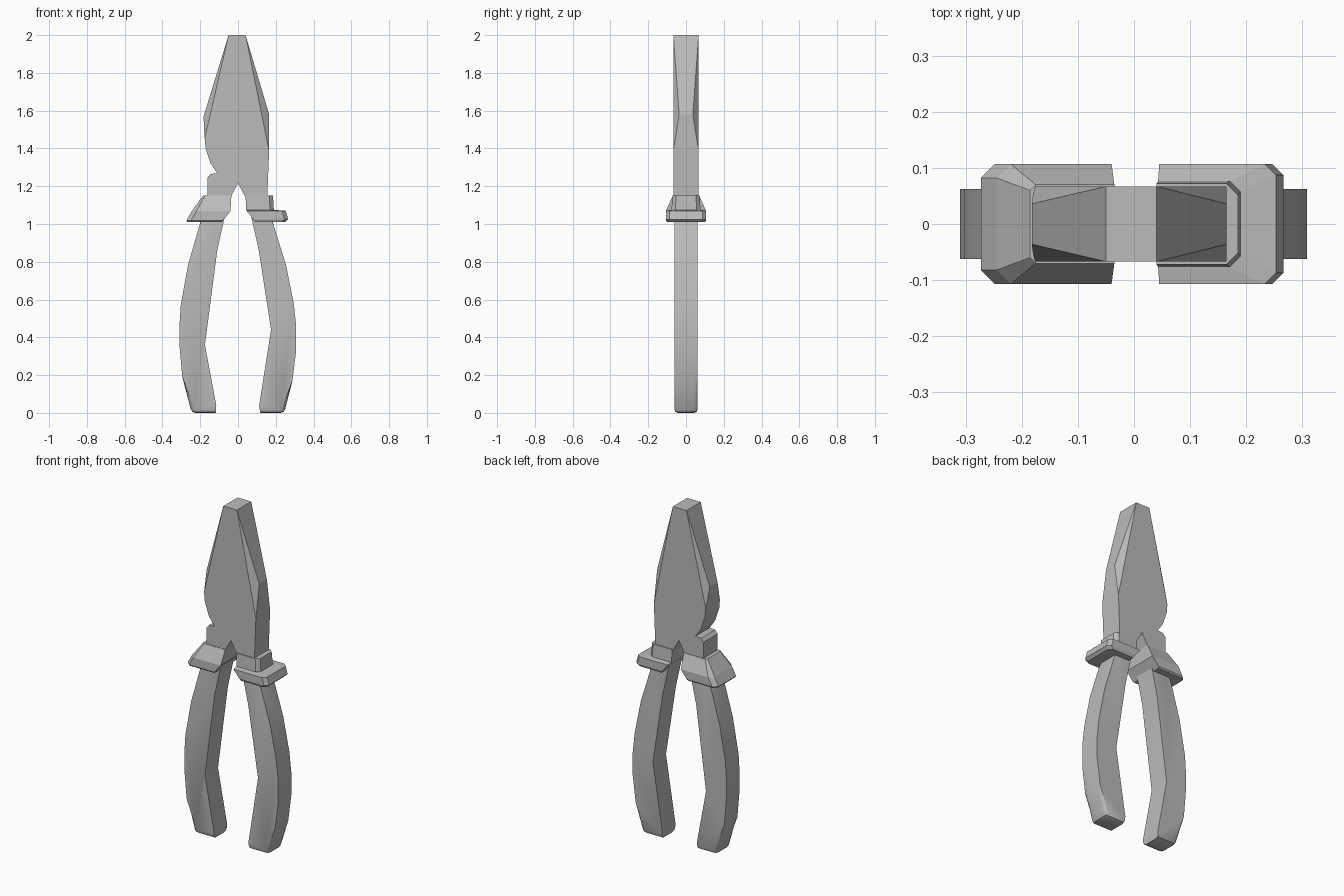
import bpy, bmesh
from mathutils import Vector

cube = bpy.data.objects.get("Cube")
if cube:
    bpy.data.objects.remove(cube, do_unlink=True)

steel = bpy.data.materials.new("plain grey")
steel.use_nodes = True
steel.diffuse_color = (0.5, 0.5, 0.5, 1)
steel.node_tree.nodes["Principled BSDF"].inputs["Base Color"].default_value = (0.5, 0.5, 0.5, 1)


def finish(bm, name, smooth=False):
    bmesh.ops.recalc_face_normals(bm, faces=bm.faces)
    mesh = bpy.data.meshes.new(name)
    bm.to_mesh(mesh)
    bm.free()
    mesh.materials.append(steel)
    ob = bpy.data.objects.new(name, mesh)
    bpy.context.collection.objects.link(ob)
    if smooth:
        bpy.ops.object.select_all(action='DESELECT')
        ob.select_set(True)
        bpy.context.view_layer.objects.active = ob
        bpy.ops.object.shade_smooth_by_angle(angle=0.5)


def slab(points, half):
    """Extrude an x/z outline to a slab, and return its front and back rims."""
    bm = bmesh.new()
    rims = [[bm.verts.new((x, y, z)) for x, z in points] for y in (-half, half)]
    front, back = rims
    bm.faces.new(front)
    bm.faces.new(back[::-1])
    n = len(points)
    for i in range(n):
        j = (i + 1) % n
        bm.faces.new((front[i], back[i], back[j], front[j]))
    return bm, rims


# Jaw head with a notch below and a shoulder on its right
T = 0.067
outline = [(-0.05, 2), (0.04, 2), (0.165, 1.58), (0.165, 1.4), (0.155, 1.14),
           (0.04, 1.14), (0, 1.215), (-0.04, 1.14), (-0.162, 1.14), (-0.162, 1.245),
           (-0.145, 1.265), (-0.11, 1.268), (-0.145, 1.32), (-0.172, 1.4),
           (-0.18, 1.5), (-0.182, 1.57)]
bm, _ = slab(outline, T)
# Slanted facets along the jaw edges
for s in (-1, 1):
    for tip, mid, low in (((0.04, 2), (0.165, 1.58), (0.162, 1.4)),
                          ((-0.05, 2), (-0.182, 1.57), (-0.163, 1.51))):
        a = Vector((tip[0], s * T, tip[1]))
        b = Vector((mid[0], s * 0.036, mid[1]))
        c = Vector((low[0], s * T, low[1]))
        normal = (b - a).cross(c - a)
        if normal.y * s < 0:
            normal.negate()
        cut = bmesh.ops.bisect_plane(bm, geom=bm.verts[:] + bm.edges[:] + bm.faces[:],
                                     plane_co=a, plane_no=normal, dist=1e-5,
                                     clear_outer=True)
        rim = [e for e in bm.edges if e.is_boundary]
        if rim:
            bmesh.ops.holes_fill(bm, edges=rim, sides=0)
finish(bm, "jaw_head")


# Bent handles, rounded along the outside and the end
def handle(name, side, outer, inner):
    points = [(side * x, z) for x, z in outer + inner]
    bm, rims = slab(points, 0.062)
    count = len(outer) + 1
    edges = []
    for rim in rims:
        edges += [bm.edges.get((rim[i], rim[i + 1])) for i in range(count - 1)]
    edges.append(bm.edges.get((rims[0][count - 2], rims[1][count - 2])))
    bmesh.ops.bevel(bm, geom=edges, offset=0.02, segments=2, profile=0.5,
                    affect='EDGES', clamp_overlap=True)
    finish(bm, name, True)


handle("left_handle", 1,
       [(0.175, 1.04), (0.19, 0.99), (0.255, 0.78), (0.295, 0.58), (0.308, 0.46),
        (0.308, 0.33), (0.288, 0.17), (0.245, 0.0)],
       [(0.118, 0.0), (0.112, 0.04), (0.175, 0.44), (0.11, 0.86), (0.07, 1.04)])
handle("right_handle", -1,
       [(0.19, 1.04), (0.205, 0.99), (0.265, 0.78), (0.303, 0.57), (0.31, 0.46),
        (0.31, 0.36), (0.295, 0.19), (0.245, 0.0)],
       [(0.118, 0.0), (0.115, 0.04), (0.175, 0.36), (0.11, 0.86), (0.07, 1.04)])


# Hand guards lofted from rings with clipped outer corners
def guard(name, side, rings):
    bm = bmesh.new()
    loops = []
    for near, far, half, z, clip in rings:
        shape = [(near, -half), (far - clip, -half), (far, clip - half),
                 (far, half - clip), (far - clip, half), (near, half)]
        loops.append([bm.verts.new((side * x, y, z)) for x, y in shape])
    for low, high in zip(loops, loops[1:]):
        for i in range(6):
            j = (i + 1) % 6
            bm.faces.new((low[i], low[j], high[j], high[i]))
    bm.faces.new(loops[0])
    bm.faces.new(loops[-1])
    finish(bm, name)


guard("left_guard", 1,
      [(0.09, 0.25, 0.1, 1.01, 0.02), (0.082, 0.266, 0.107, 1.025, 0.02),
       (0.045, 0.253, 0.107, 1.07, 0.02), (0.043, 0.19, 0.077, 1.075, 0.02),
       (0.04, 0.185, 0.072, 1.15, 0.02)])
guard("right_guard", -1,
      [(0.085, 0.268, 0.1, 1.01, 0.02), (0.08, 0.273, 0.107, 1.018, 0.025),
       (0.04, 0.245, 0.107, 1.068, 0.025), (0.035, 0.185, 0.07, 1.15, 0.01)])
